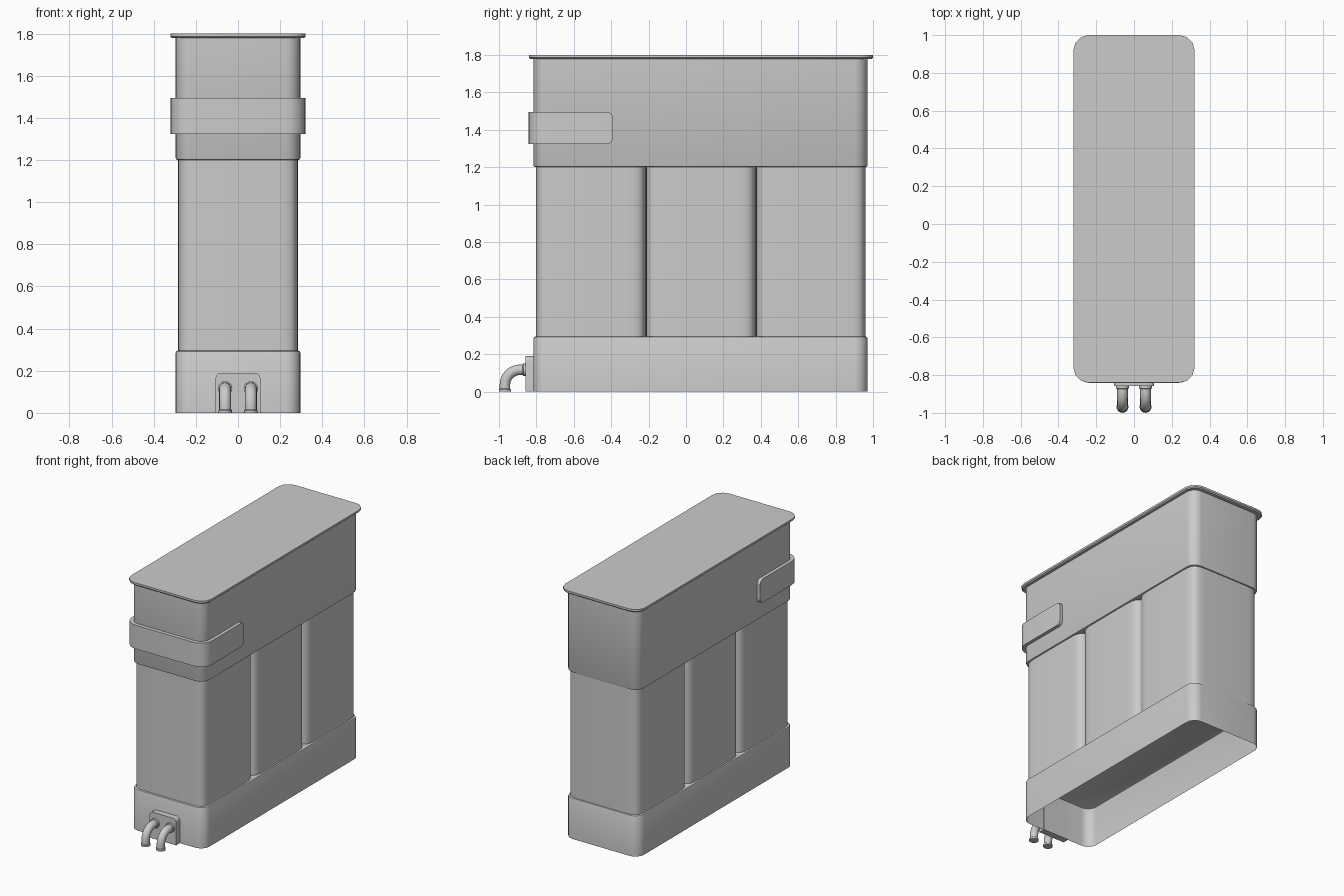
import bpy, bmesh, math
from mathutils import Vector

cube = bpy.data.objects.get("Cube")
if cube:
    bpy.data.objects.remove(cube, do_unlink=True)

grey = bpy.data.materials.new("plain grey")
grey.use_nodes = True
grey.diffuse_color = (0.6, 0.6, 0.6, 1)
grey.node_tree.nodes["Principled BSDF"].inputs["Base Color"].default_value = (0.6, 0.6, 0.6, 1)


def outline(hx, y0, y1, front_r, back_r, segs):
    """Rounded rectangle in plan, counter-clockwise."""
    pts = []
    corners = ((1, 1, back_r), (-1, 1, back_r), (-1, -1, front_r), (1, -1, front_r))
    for i, (sx, sy, r) in enumerate(corners):
        cx, cy = sx * (hx - r), (y1 - r if sy > 0 else y0 + r)
        for k in range(segs + 1 if r else 1):
            a = math.pi / 2 * (i + k / segs)
            pts.append((cx + r * math.cos(a), cy + r * math.sin(a)))
    return pts


def loft(name, rings, cap_bottom=True, cap_top=True):
    """Skin a stack of rings, each a list of 3D points."""
    bm = bmesh.new()
    loops = [[bm.verts.new(p) for p in ring] for ring in rings]
    n = len(loops[0])
    for a, b in zip(loops, loops[1:]):
        for i in range(n):
            j = (i + 1) % n
            bm.faces.new((a[i], a[j], b[j], b[i]))
    if cap_bottom:
        bm.faces.new(loops[0][::-1])
    if cap_top:
        bm.faces.new(loops[-1])
    return finish(name, bm)


def finish(name, bm):
    mesh = bpy.data.meshes.new(name)
    bm.to_mesh(mesh)
    bm.free()
    mesh.materials.append(grey)
    obj = bpy.data.objects.new(name, mesh)
    bpy.context.collection.objects.link(obj)
    bpy.ops.object.select_all(action='DESELECT')
    obj.select_set(True)
    bpy.context.view_layer.objects.active = obj
    bpy.ops.object.shade_smooth_by_angle(angle=math.radians(35))
    return obj


def box_ring(z, inset, hx=0.296, y0=-0.815, y1=0.97, r=0.07, segs=6):
    pts = outline(hx - inset, y0 + inset, y1 - inset, r - inset, r - inset, segs)
    return [(x, y, z) for x, y in pts]


# Base skirt, open underneath
loft("base_skirt", [box_ring(0, 0), box_ring(0.285, 0), box_ring(0.292, 0.003),
                    box_ring(0.295, 0.01)], cap_bottom=False)

# Upper housing with softened lower edge
loft("upper_housing", [box_ring(1.2, 0.01), box_ring(1.203, 0.003),
                       box_ring(1.21, 0), box_ring(1.785, 0)])

# Lid with overhanging lip
lid = dict(hx=0.321, y0=-0.84, y1=1.0, r=0.08, segs=3)
loft("lid", [box_ring(1.779, 0.008, **lid), box_ring(1.786, 0, **lid), box_ring(1.8, 0, **lid)])

# Three side-by-side cells with gently bulging walls
width = 0.588
for i, name in enumerate(("front_cell", "middle_cell", "back_cell")):
    cy = -0.803 + width * (i + 0.5)
    plan = []
    for k in range(48):
        a = math.tau * k / 48
        c, s = math.cos(a), math.sin(a)
        plan.append((0.285 * math.copysign(abs(c) ** 0.22, c),
                     cy + width / 2 * math.copysign(abs(s) ** 0.22, s)))
    loft(name, [[(x, y, z) for x, y in plan] for z in (0.295, 1.205)], cap_bottom=False)

# Strap wrapping the front, with rounded tips on both sides
strap_plan = outline(0.32, -0.842, -0.39, 0.09, 0, 6)
strap = loft("front_strap", [[(x, y, z) for x, y in strap_plan] for z in (1.324, 1.495)])
bm = bmesh.new()
bm.from_mesh(strap.data)
tips = [e for e in bm.edges if all(v.co.y > -0.4 for v in e.verts)
        and abs(e.verts[0].co.z - e.verts[1].co.z) < 0.01]
bmesh.ops.bevel(bm, geom=tips, offset=0.03, segments=4, profile=0.5, affect='EDGES')
bm.to_mesh(strap.data)
bm.free()
bpy.ops.object.shade_smooth_by_angle(angle=math.radians(35))

# Mounting plate with rounded upper corners
plate_plan = outline(0.106, 0.0, 0.19, 0, 0.025, 4)
loft("pipe_plate", [[(x, y, z) for x, z in plate_plan] for y in (-0.81, -0.858)])


def tube(name, x, path, radii, sides=16):
    """Round tube along a path in the y-z plane."""
    rings = []
    for i, (y, z) in enumerate(path):
        a = Vector(path[max(i - 1, 0)])
        b = Vector(path[min(i + 1, len(path) - 1)])
        t = (b - a).normalized()
        rings.append([(x + radii[i] * math.cos(u),
                       y - t.y * radii[i] * math.sin(u),
                       z + t.x * radii[i] * math.sin(u))
                      for u in (math.tau * k / sides for k in range(sides))])
    return loft(name, rings[::-1])


# Two elbow pipes with collars at each end
bend = 0.08
elbow = [(-0.888 - bend * math.sin(a), 0.037 + bend * math.cos(a))
         for a in (math.pi / 2 * k / 8 for k in range(9))]
path = [(-0.856, 0.117), (-0.87, 0.117), (-0.873, 0.117)] + elbow
path += [(-0.968, 0.016), (-0.968, 0.012), (-0.968, 0.0)]
radii = [0.034, 0.034, 0.028] + [0.028] * 9 + [0.028, 0.032, 0.032]
for side, x in (("right", -0.061), ("left", 0.061)):
    tube(side + "_pipe", x, path, radii)
